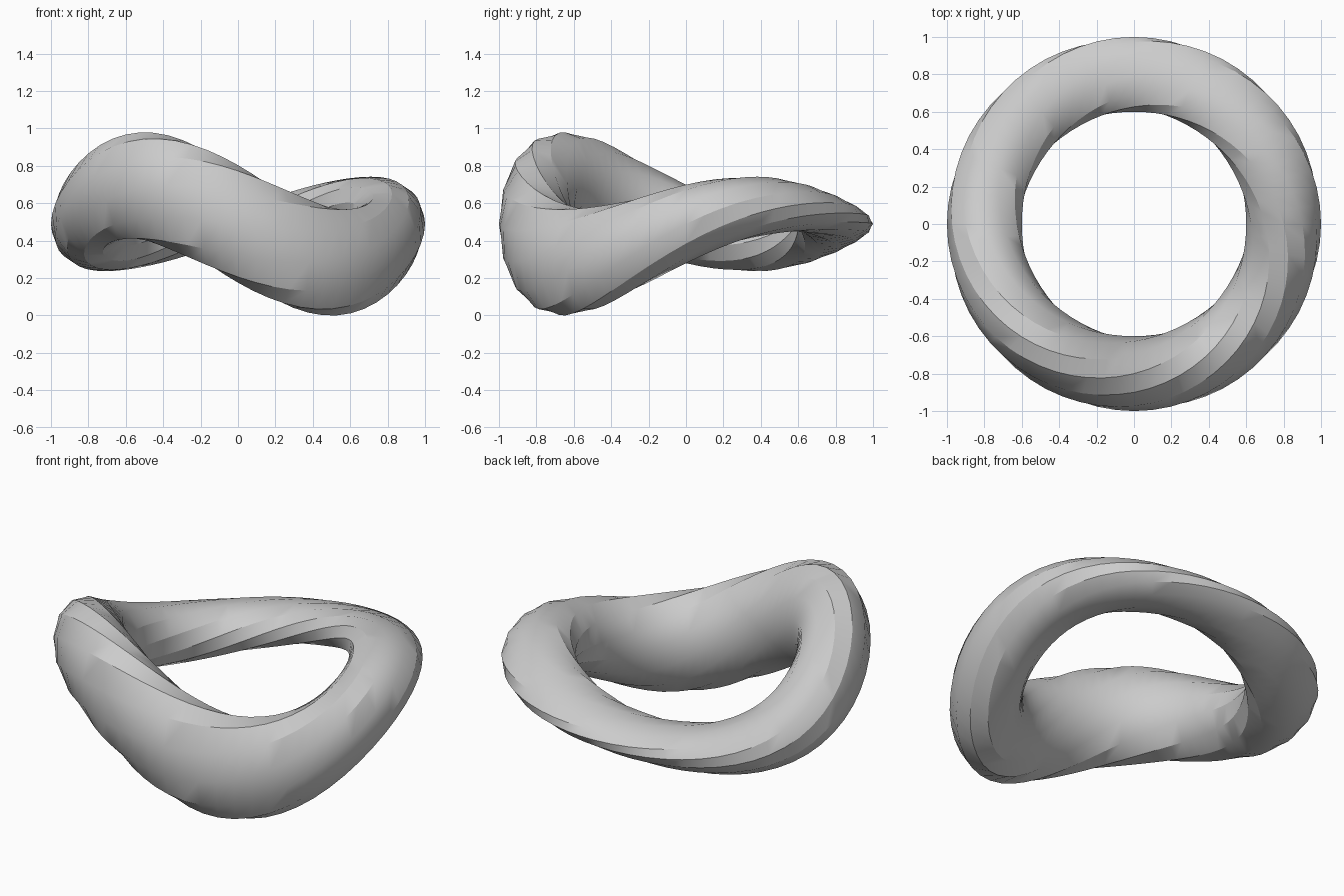
import bpy
import bmesh
from math import sin, cos, pi, radians

cube = bpy.data.objects.get("Cube")
if cube:
    bpy.data.objects.remove(cube, do_unlink=True)

MAJOR, MINOR = 64, 12            # segments along the ring and around the tube
RING_R, TUBE_R = 0.8, 0.2
TUBE_H, WAVE_H, TAPER = 0.21, 0.145, 0.62
MID_Z = 0.49

# Plain grey material
grey = bpy.data.materials.new("plain_grey")
grey.use_nodes = True
colour = (0.6, 0.6, 0.6, 1)
grey.diffuse_color = colour
grey.node_tree.nodes["Principled BSDF"].inputs["Base Color"].default_value = colour


def ring_point(theta, v):
    """Tube point with a two-fold wave, flattened towards the back."""
    r = RING_R + TUBE_R * cos(v)
    x, y = r * cos(theta), r * sin(theta)
    height = TUBE_H * sin(v) + WAVE_H * sin(2 * theta)
    return x, y, MID_Z + height * (1 - TAPER * y)


# Wavy ring: the tube's edge loops make one full turn along the ring
bm = bmesh.new()
loops = []
for i in range(MAJOR):
    theta = 2 * pi * i / MAJOR
    loops.append([bm.verts.new(ring_point(theta, theta + 2 * pi * j / MINOR))
                  for j in range(MINOR)])
for i in range(MAJOR):
    a, b = loops[i], loops[(i + 1) % MAJOR]
    for j in range(MINOR):
        k = (j + 1) % MINOR
        bm.faces.new((a[j], b[j], b[k], a[k]))
bmesh.ops.recalc_face_normals(bm, faces=bm.faces)

# Rest the ring on the ground
low = min(v.co.z for v in bm.verts)
bmesh.ops.translate(bm, verts=bm.verts, vec=(0, 0, -low))

mesh = bpy.data.meshes.new("wavy_ring")
bm.to_mesh(mesh)
bm.free()
mesh.materials.append(grey)
ring = bpy.data.objects.new("wavy_ring", mesh)
bpy.context.collection.objects.link(ring)

bpy.ops.object.select_all(action="DESELECT")
ring.select_set(True)
bpy.context.view_layer.objects.active = ring
bpy.ops.object.shade_smooth_by_angle(angle=radians(30))
